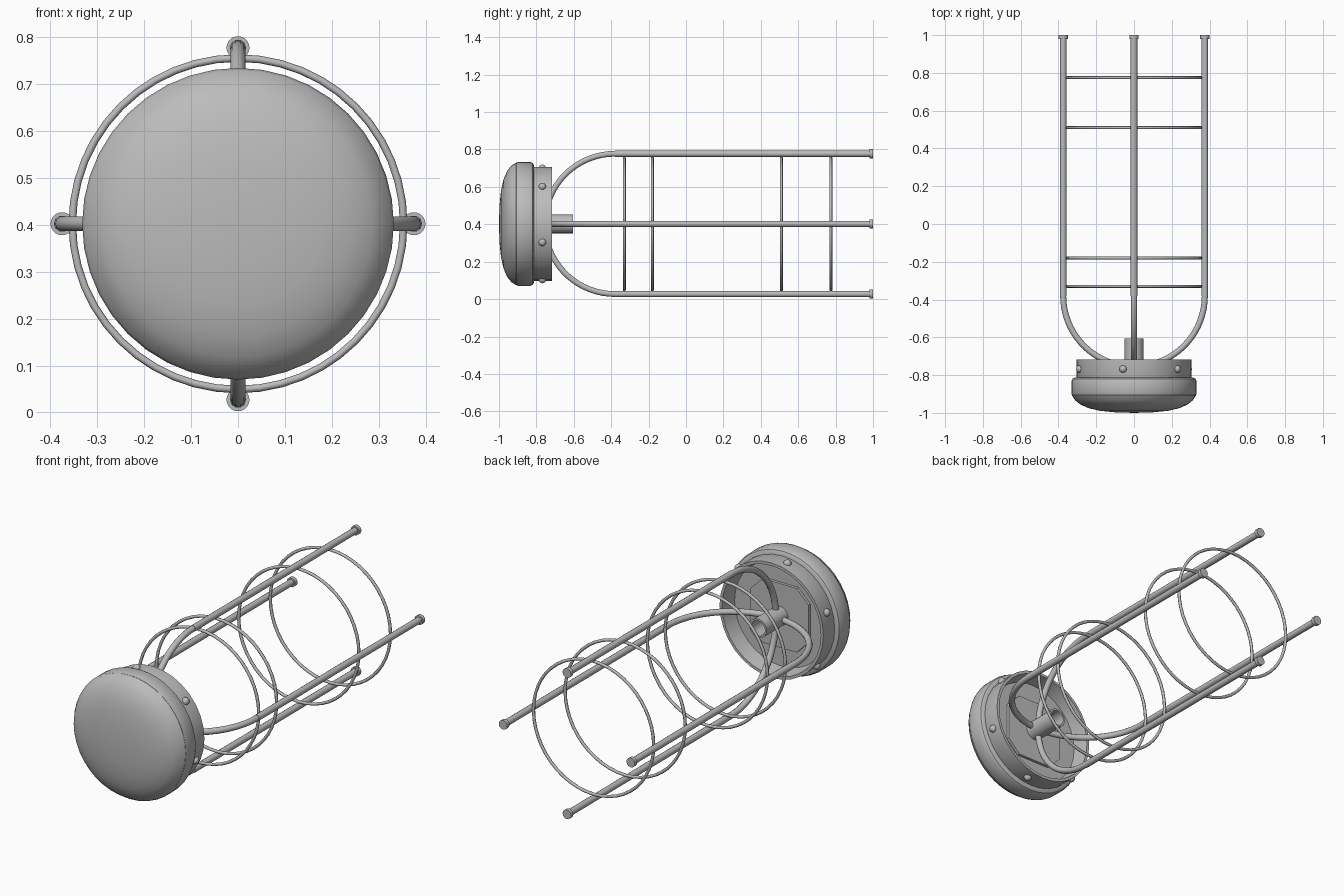
import bpy, bmesh, math
from mathutils import Matrix, Vector

if "Cube" in bpy.data.objects:
    bpy.data.objects.remove(bpy.data.objects["Cube"], do_unlink=True)

AXIS_Z = 0.402      # height of the lamp's long axis
ROD_R = 0.375       # distance of the four rods from the axis
CENTRE = Vector((0, 0, AXIS_Z))

metal = bpy.data.materials.new("grey_metal")
metal.use_nodes = True
GREY = (0.5, 0.5, 0.5, 1)
metal.diffuse_color = GREY
metal.node_tree.nodes["Principled BSDF"].inputs["Base Color"].default_value = GREY


def finish(obj, angle=30):
    """Give an object its material and shading."""
    obj.data.materials.append(metal)
    bpy.ops.object.select_all(action="DESELECT")
    obj.select_set(True)
    bpy.context.view_layer.objects.active = obj
    bpy.ops.object.shade_smooth_by_angle(angle=math.radians(angle))
    return obj


def make(name, bm, angle=30):
    bmesh.ops.remove_doubles(bm, verts=bm.verts, dist=0.0001)
    bmesh.ops.recalc_face_normals(bm, faces=bm.faces)
    mesh = bpy.data.meshes.new(name)
    bm.to_mesh(mesh)
    bm.free()
    obj = bpy.data.objects.new(name, mesh)
    bpy.context.collection.objects.link(obj)
    return finish(obj, angle)


def lathe(name, profile, steps, centre=CENTRE, angle=30):
    """Turn a (radius, y) profile around an axis along y."""
    bm = bmesh.new()
    verts = [bm.verts.new(centre + Vector((r, y, 0))) for r, y in profile]
    edges = [bm.edges.new(pair) for pair in zip(verts, verts[1:])]
    bmesh.ops.spin(bm, geom=verts + edges, cent=centre, axis=(0, 1, 0),
                   angle=math.tau, steps=steps)
    return make(name, bm, angle)


def tube(name, points, radius):
    """Sweep a round section along a path."""
    curve = bpy.data.curves.new(name, "CURVE")
    curve.dimensions = "3D"
    curve.bevel_depth = radius
    curve.bevel_resolution = 3
    curve.use_fill_caps = True
    spline = curve.splines.new("POLY")
    spline.points.add(len(points) - 1)
    for point, co in zip(spline.points, points):
        point.co = (*co, 1)
    obj = bpy.data.objects.new(name, curve)
    bpy.context.collection.objects.link(obj)
    bpy.ops.object.select_all(action="DESELECT")
    obj.select_set(True)
    bpy.context.view_layer.objects.active = obj
    bpy.ops.object.convert(target="MESH")
    return finish(bpy.context.view_layer.objects.active, 50)


# Domed front lens
lathe("front_dome", [(0, -1), (0.10, -0.997), (0.18, -0.989), (0.24, -0.975),
                     (0.285, -0.955), (0.312, -0.933), (0.328, -0.908),
                     (0.322, -0.895)], 40)

# Wide band holding the lens
lathe("lens_band", [(0.315, -0.91), (0.328, -0.906), (0.332, -0.895),
                    (0.332, -0.835), (0.326, -0.82), (0.312, -0.812),
                    (0.29, -0.812)], 40)

# Open housing behind the band
lathe("housing", [(0.30, -0.83), (0.305, -0.815), (0.305, -0.717),
                  (0.29, -0.717), (0.275, -0.80), (0, -0.80)], 32)

# Mounting plate with cut corners inside the housing
bm = bmesh.new()
bmesh.ops.create_cube(bm, size=1, matrix=Matrix.Translation((0, -0.795, AXIS_Z))
                      @ Matrix.Diagonal((0.34, 0.02, 0.34, 1)))
corners = [e for e in bm.edges if abs(e.verts[0].co.y - e.verts[1].co.y) > 0.01]
bmesh.ops.bevel(bm, geom=corners, offset=0.07, segments=1, affect="EDGES")
make("mounting_plate", bm)

# Hollow central socket
lathe("central_socket", [(0.05, -0.80), (0.05, -0.605), (0.04, -0.605),
                         (0.04, -0.74), (0, -0.74)], 24)

# Domed screws around the housing
for i in range(6):
    a = math.radians(41 + 60 * i)
    bm = bmesh.new()
    bmesh.ops.create_uvsphere(bm, u_segments=16, v_segments=8, radius=0.02)
    bm.transform(Matrix.Translation(
        (0.303 * math.cos(a), -0.768, AXIS_Z + 0.303 * math.sin(a))))
    make(f"screw_{i + 1}", bm, 60)

# Four rods, each with a bent arm to the socket and an end cap
sides = {"left": (1, 0), "top": (0, 1), "right": (-1, 0), "bottom": (0, -1)}
BEND_Y = -0.38
for side, (sx, sz) in sides.items():
    out = Vector((sx, 0, sz))
    foot = CENTRE + out * ROD_R
    arc = []
    for i in range(17):
        a = math.radians(84) * i / 16
        arc.append(CENTRE + out * ROD_R * math.cos(a)
                   + Vector((0, BEND_Y - ROD_R * math.sin(a), 0)))
    tube(f"{side}_bent_arm", arc, 0.016)
    tube(f"{side}_rod", [foot + Vector((0, y, 0)) for y in (BEND_Y, 0.99)], 0.0175)
    lathe(f"{side}_end_cap", [(0, 0.98), (0.0245, 0.98), (0.0245, 1), (0, 1)],
          20, foot)

# Thin guard rings inside the rods
for i, y in enumerate((-0.33, -0.18, 0.51, 0.775)):
    section = [(0.353 + 0.008 * math.cos(math.tau * k / 8),
                y + 0.008 * math.sin(math.tau * k / 8)) for k in range(9)]
    lathe(f"guard_ring_{i + 1}", section, 48, angle=60)
